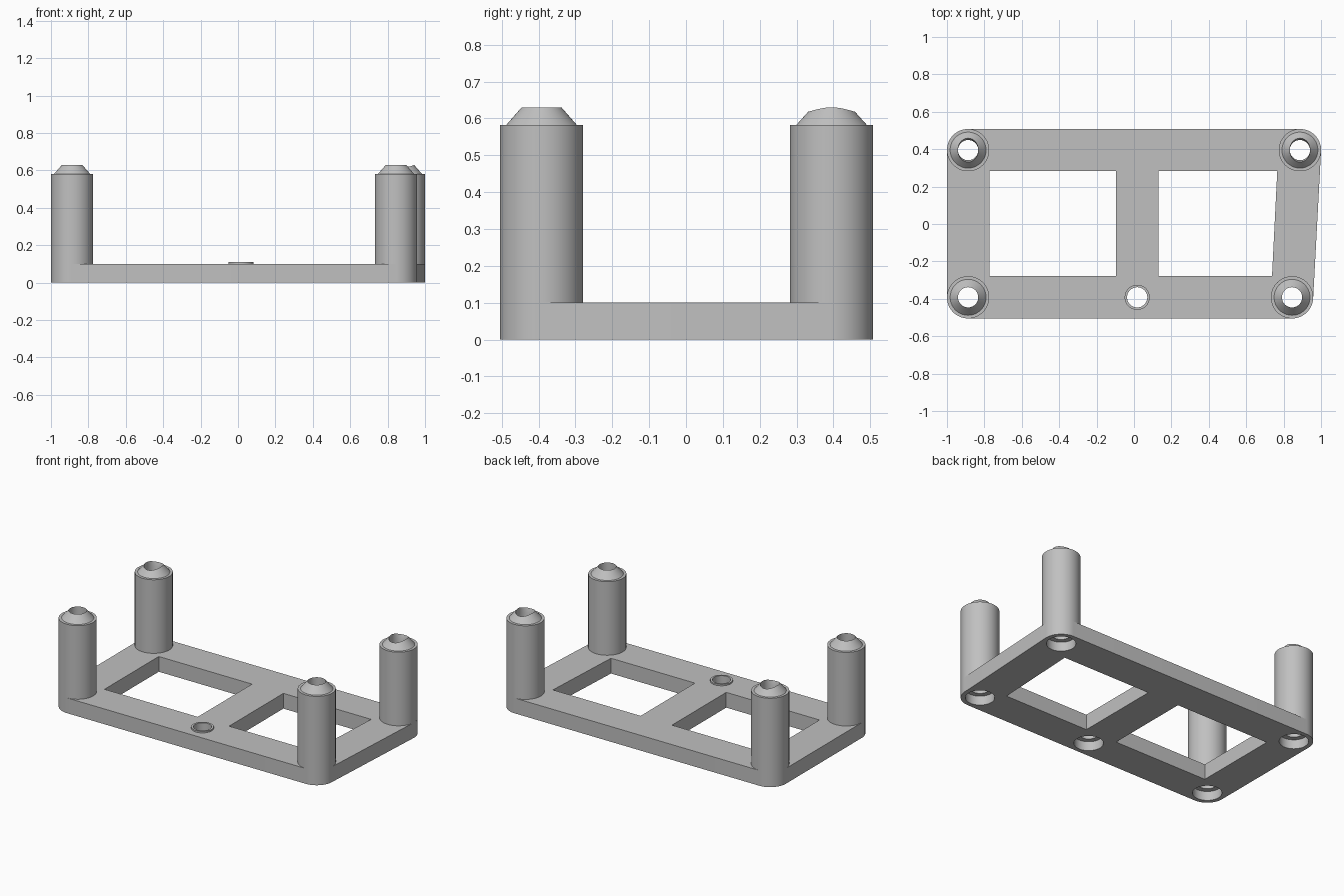
import bpy, bmesh, math
from mathutils import Vector

cube = bpy.data.objects.get("Cube")
if cube:
    bpy.data.objects.remove(cube, do_unlink=True)

grey = bpy.data.materials.new("plain_grey")
grey.use_nodes = True
grey.diffuse_color = (0.53, 0.53, 0.53, 1)
grey.node_tree.nodes["Principled BSDF"].inputs["Base Color"].default_value = grey.diffuse_color

SEGS = 64
PLATE = 0.10       # plate thickness
POST_R = 0.113
BORE_R = 0.054
SINK_R, SINK_Z = 0.086, 0.06
TOP = 0.63
POSTS = {
    "front_right_post": (-0.887, -0.392),
    "front_left_post": (0.845, -0.392),
    "back_right_post": (-0.887, 0.395),
    "back_left_post": (0.887, 0.395),
}
MIDDLE_HOLE = (0.017, -0.392)


def finish(name, bm):
    bmesh.ops.recalc_face_normals(bm, faces=bm.faces)
    mesh = bpy.data.meshes.new(name)
    bm.to_mesh(mesh)
    bm.free()
    mesh.materials.append(grey)
    obj = bpy.data.objects.new(name, mesh)
    bpy.context.collection.objects.link(obj)
    return obj


def smooth(obj):
    bpy.ops.object.select_all(action="DESELECT")
    obj.select_set(True)
    bpy.context.view_layer.objects.active = obj
    bpy.ops.object.shade_smooth_by_angle(angle=math.radians(25))


def lathe(name, profile, centre, closed=True, oval_rim=None):
    """Revolve (radius, z) points about a vertical axis at centre."""
    bm = bmesh.new()
    rings = []
    for i, (r, z) in enumerate(profile):
        ring = []
        for k in range(SEGS):
            a = math.tau * k / SEGS
            rr, zz = r, z
            if i == oval_rim:          # bore breaks out lower along y
                drop = 0.012 * math.sin(a) ** 2
                rr, zz = r + drop * 0.8, z - drop
            ring.append(bm.verts.new((centre[0] + rr * math.cos(a), centre[1] + rr * math.sin(a), zz)))
        rings.append(ring)
    pairs = list(zip(rings, rings[1:]))
    if closed:
        pairs.append((rings[-1], rings[0]))
    else:
        bm.faces.new(rings[0])
        bm.faces.new(rings[-1])
    for lo, hi in pairs:
        for k in range(SEGS):
            n = (k + 1) % SEGS
            bm.faces.new((lo[k], lo[n], hi[n], hi[k]))
    return finish(name, bm)


def prism(name, outline, z0, z1):
    bm = bmesh.new()
    face = bm.faces.new([bm.verts.new((x, y, z0)) for x, y in outline])
    up = bmesh.ops.extrude_face_region(bm, geom=[face])
    verts = [v for v in up["geom"] if isinstance(v, bmesh.types.BMVert)]
    bmesh.ops.translate(bm, verts=verts, vec=Vector((0, 0, z1 - z0)))
    return finish(name, bm)


def cut(target, cutter):
    mod = target.modifiers.new("cut", "BOOLEAN")
    mod.operation, mod.solver, mod.object = "DIFFERENCE", "EXACT", cutter
    bpy.context.view_layer.objects.active = target
    bpy.ops.object.modifier_apply(modifier=mod.name)
    bpy.data.objects.remove(cutter, do_unlink=True)


# Base plate: outline wraps tangentially round the four posts
order = ["front_left_post", "back_left_post", "back_right_post", "front_right_post"]
centres = [Vector(POSTS[n]) for n in order]
outline = []
for i, c in enumerate(centres):
    d_in, d_out = c - centres[i - 1], centres[(i + 1) % 4] - c
    a0 = math.atan2(d_in.y, d_in.x) - math.pi / 2
    sweep = (math.atan2(d_out.y, d_out.x) - math.pi / 2 - a0) % math.tau
    for k in range(17):
        a = a0 + sweep * k / 16
        outline.append((c.x + POST_R * math.cos(a), c.y + POST_R * math.sin(a)))
plate = prism("base_plate", outline, 0, PLATE)

# Two windows in the plate
Y0, Y1 = -0.278, 0.284
cut(plate, prism("window_cutter", [(-0.773, Y0), (-0.097, Y0), (-0.097, Y1), (-0.773, Y1)], -0.1, 0.2))
cut(plate, prism("window_cutter", [(0.13, Y0), (0.738, Y0), (0.766, Y1), (0.13, Y1)], -0.1, 0.2))

# Stepped screw holes, wide from below
for c in list(POSTS.values()) + [MIDDLE_HOLE]:
    steps = [(SINK_R, -0.05), (SINK_R, SINK_Z), (BORE_R, SINK_Z), (BORE_R, 0.2)]
    cut(plate, lathe("hole_cutter", steps, c, closed=False))
smooth(plate)

# Hollow posts with a shoulder and tapered tip
for name, c in POSTS.items():
    profile = [(BORE_R, PLATE), (POST_R, PLATE), (POST_R, 0.582), (0.096, 0.582),
               (BORE_R, TOP), (BORE_R, 0.59)]
    smooth(lathe(name, profile, c, oval_rim=4 if name.startswith("back") else None))

# Raised ring round the middle hole
ring = [(BORE_R, PLATE), (0.067, PLATE), (0.067, 0.11), (BORE_R, 0.11)]
smooth(lathe("middle_hole_ring", ring, MIDDLE_HOLE))
